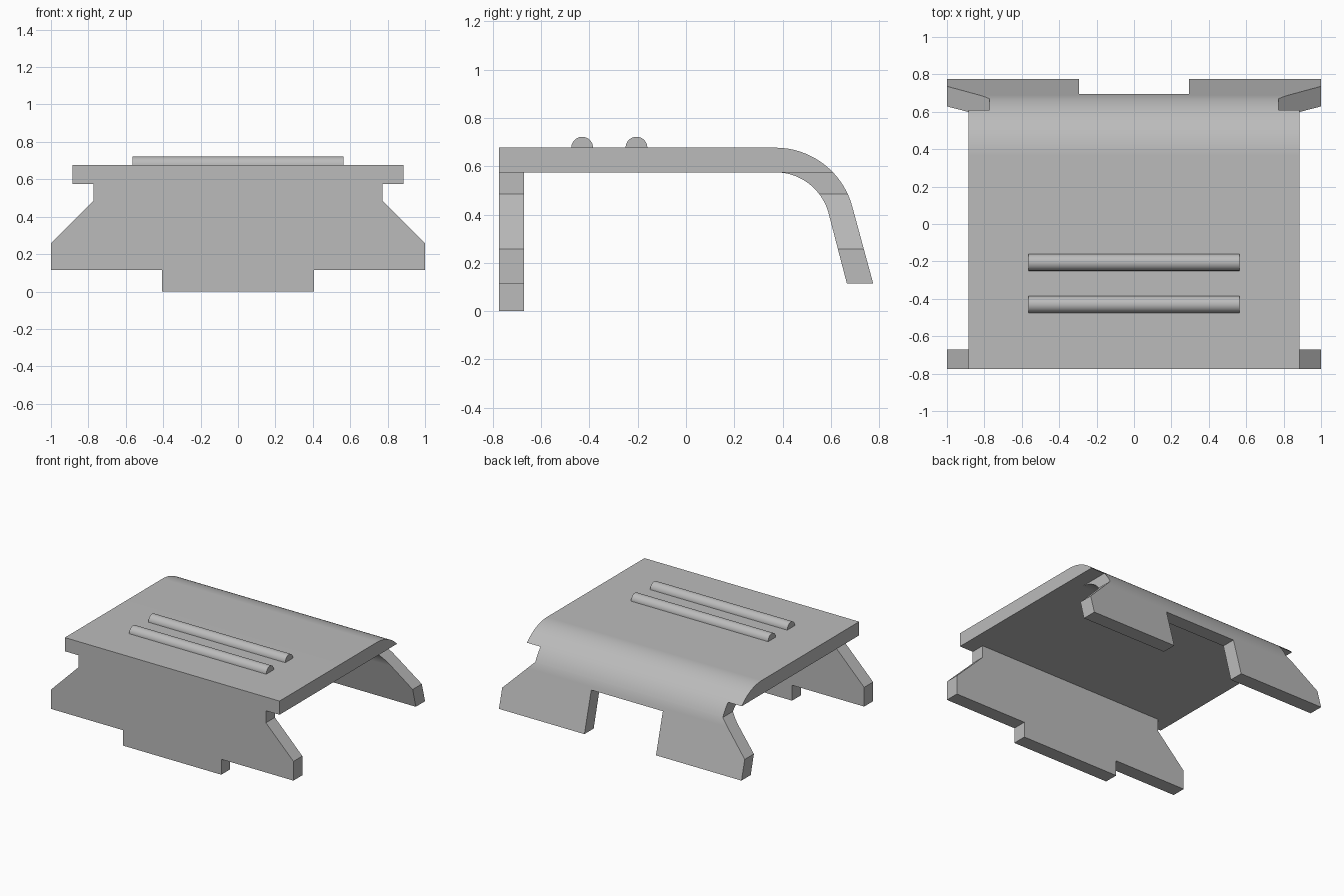
import bpy, bmesh
from math import sin, cos, pi, radians
from mathutils import Vector

cube = bpy.data.objects.get("Cube")
if cube:
    bpy.data.objects.remove(cube, do_unlink=True)

grey = bpy.data.materials.new("plain grey")
grey.use_nodes = True
colour = (0.5, 0.5, 0.5, 1)
grey.diffuse_color = colour
grey.node_tree.nodes["Principled BSDF"].inputs["Base Color"].default_value = colour


def prism(name, points, depth):
    """Extrude a closed outline of 3D points along a depth vector."""
    bm = bmesh.new()
    face = bm.faces.new([bm.verts.new(p) for p in points])
    ext = bmesh.ops.extrude_face_region(bm, geom=[face])
    moved = [v for v in ext["geom"] if isinstance(v, bmesh.types.BMVert)]
    bmesh.ops.translate(bm, verts=moved, vec=Vector(depth))
    bmesh.ops.recalc_face_normals(bm, faces=bm.faces)
    mesh = bpy.data.meshes.new(name)
    bm.to_mesh(mesh)
    bm.free()
    mesh.materials.append(grey)
    obj = bpy.data.objects.new(name, mesh)
    bpy.context.collection.objects.link(obj)
    return obj


def select(obj):
    bpy.ops.object.select_all(action="DESELECT")
    obj.select_set(True)
    bpy.context.view_layer.objects.active = obj


def trim(obj, cutter, operation):
    select(obj)
    mod = obj.modifiers.new("trim", "BOOLEAN")
    mod.object, mod.operation, mod.solver = cutter, operation, "EXACT"
    bpy.ops.object.modifier_apply(modifier=mod.name)
    bpy.data.objects.remove(cutter, do_unlink=True)


def smooth(obj):
    select(obj)
    bpy.ops.object.shade_smooth_by_angle(angle=radians(30))


# Side profile: front wall, flat top, and rear flap bent down by 75 degrees
FRONT, WALL_BACK, TOP, UNDER, HEM = -0.775, -0.67, 0.677, 0.575, 0.115
BEND_Y, OUTER = 0.37, 0.33
BEND_Z = TOP - OUTER
INNER = UNDER - BEND_Z


def bend(radius, steps=24):
    angles = [radians(90 - 75 * i / steps) for i in range(steps + 1)]
    return [(BEND_Y + radius * cos(a), BEND_Z + radius * sin(a)) for a in angles]


profile = [(FRONT, 0), (FRONT, TOP)] + bend(OUTER)
profile += [(0.775, HEM), (0.666, HEM)] + bend(INNER)[::-1]
profile += [(WALL_BACK, UNDER), (WALL_BACK, 0)]
cover = prism("bent_cover", [(-1.2, y, z) for y, z in profile], (2.4, 0, 0))

# Mirrored front outline: wide lid, narrow neck, flared feet, lower centre tab
half = [(0.405, -0.2), (0.405, HEM), (1, HEM), (1, 0.258),
        (0.773, 0.485), (0.773, UNDER), (0.885, UNDER), (0.885, 0.9)]
# The rear flap ends at the hem, so its cutter continues below it
outline = half + [(-x, z) for x, z in reversed(half)]
trim(cover, prism("outline_cutter", [(x, -1, z) for x, z in outline], (0, 2, 0)),
     "INTERSECT")

# Gap between the two rear feet
gap = [(-0.295, -0.2), (0.295, -0.2), (0.295, 0.413), (-0.295, 0.413)]
trim(cover, prism("gap_cutter", [(x, 0.4, z) for x, z in gap], (0, 0.6, 0)),
     "DIFFERENCE")
smooth(cover)
cover.modifiers.new("even shading", "WEIGHTED_NORMAL").keep_sharp = True

# Two half-round ribs on the lid
for name, y in (("front_rib", -0.43), ("rear_rib", -0.205)):
    arc = [(y + 0.045 * cos(pi * i / 20), TOP + 0.045 * sin(pi * i / 20))
           for i in range(21)]
    rib = prism(name, [(-0.565, a, b) for a, b in arc], (1.13, 0, 0))
    smooth(rib)
